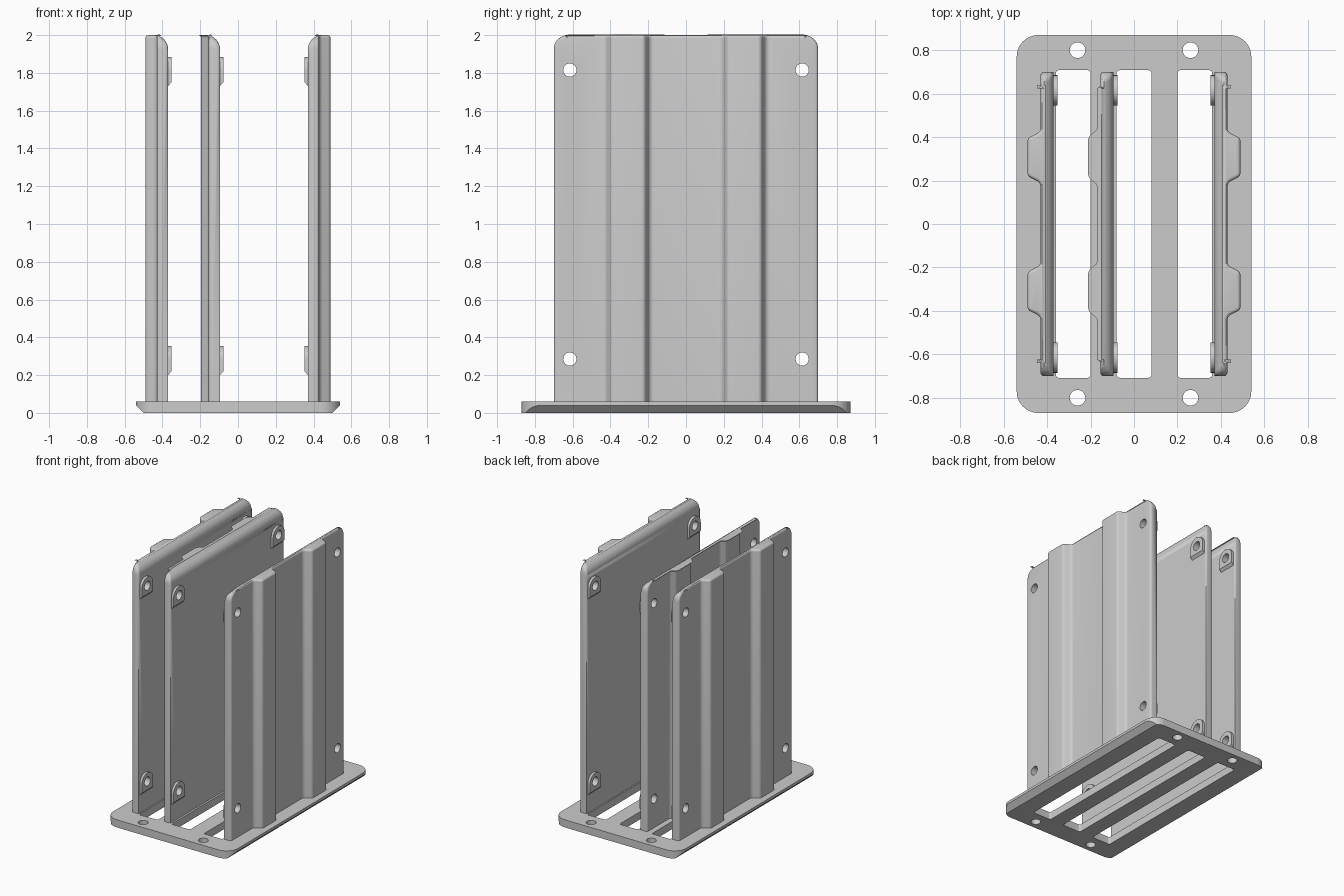
import bpy, bmesh, math
from mathutils import Vector, Matrix

if "Cube" in bpy.data.objects:
    bpy.data.objects.remove(bpy.data.objects["Cube"], do_unlink=True)

grey = bpy.data.materials.new("light grey")
grey.use_nodes = True
COLOUR = (0.6, 0.6, 0.6, 1)
grey.diffuse_color = COLOUR
grey.node_tree.nodes["Principled BSDF"].inputs["Base Color"].default_value = COLOUR


def rounded(corners, steps=6):
    """Outline of (u, v, radius) corners with circular fillets."""
    out, n = [], len(corners)
    pts = [Vector((u, v, 0)) for u, v, r in corners]
    for i, p in enumerate(pts):
        r = corners[i][2]
        if r == 0:
            out.append(p)
            continue
        a = (pts[i - 1] - p).normalized()
        b = (pts[(i + 1) % n] - p).normalized()
        half = a.angle(b) / 2
        centre = p + (a + b).normalized() * r / math.sin(half)
        start, end = [(p + d * r / math.tan(half) - centre).normalized() for d in (a, b)]
        out += [centre + start.slerp(end, k / steps) * r for k in range(steps + 1)]
    return out


def box_outline(x0, x1, y, r):
    return rounded([(x0, -y, r), (x1, -y, r), (x1, y, r), (x0, y, r)], 10)


def prism(bm, points, shift):
    """Extrude a closed outline by a vector and return its end face vertices."""
    face = bm.faces.new([bm.verts.new(p) for p in points])
    ext = bmesh.ops.extrude_face_region(bm, geom=[face], use_keep_orig=True)
    top = [g for g in ext["geom"] if isinstance(g, bmesh.types.BMVert)]
    bmesh.ops.translate(bm, verts=top, vec=shift)
    return top


def cylinder(bm, centre, radius, depth, axis):
    turn = Matrix.Rotation(math.pi / 2, 4, 'Y') if axis == 'X' else Matrix()
    bmesh.ops.create_cone(bm, cap_ends=True, segments=32, radius1=radius, radius2=radius,
                          depth=depth, matrix=Matrix.Translation(centre) @ turn)


def make(name, bm):
    bmesh.ops.recalc_face_normals(bm, faces=bm.faces)
    mesh = bpy.data.meshes.new(name)
    bm.to_mesh(mesh)
    bm.free()
    mesh.materials.append(grey)
    obj = bpy.data.objects.new(name, mesh)
    bpy.context.collection.objects.link(obj)
    return obj


def activate(obj):
    bpy.ops.object.select_all(action='DESELECT')
    obj.select_set(True)
    bpy.context.view_layer.objects.active = obj


def combine(obj, other, operation):
    mod = obj.modifiers.new("combine", 'BOOLEAN')
    mod.operation, mod.object, mod.solver = operation, other, 'EXACT'
    activate(obj)
    bpy.ops.object.modifier_apply(modifier=mod.name)
    bpy.data.objects.remove(other, do_unlink=True)


def smooth(obj):
    activate(obj)
    bpy.ops.object.shade_smooth_by_angle(angle=math.radians(32))


# Base plate with undercut long sides
BASE_H = 0.06
bm = bmesh.new()
prism(bm, box_outline(-0.54, 0.54, 0.87, 0.1), (0, 0, BASE_H))
for side in (-1, 1):
    cut = bmesh.ops.bisect_plane(bm, geom=bm.verts[:] + bm.edges[:] + bm.faces[:],
                                 plane_co=(side * 0.5, 0, 0), plane_no=(side, 0, -1),
                                 clear_outer=True)
    rim = [g for g in cut["geom_cut"] if isinstance(g, bmesh.types.BMEdge)]
    bmesh.ops.holes_fill(bm, edges=rim)
base = make("base_plate", bm)

# Slots and screw holes through the base
bm = bmesh.new()
for x in (-0.28, 0, 0.28):
    outline = [p - Vector((0, 0, 0.1)) for p in box_outline(x - 0.08, x + 0.08, 0.708, 0.015)]
    prism(bm, outline, (0, 0, 0.3))
for x in (-0.26, 0.26):
    for y in (-0.8, 0.8):
        cylinder(bm, (x, y, 0), 0.036, 0.4, 'Z')
combine(base, make("base_cutter", bm), 'DIFFERENCE')
smooth(base)

HOLES = [(y, z) for y in (-0.615, 0.615) for z in (0.285, 1.815)]


def panel(name, inner, side, thick, rib):
    """Upright ribbed panel; side is the direction its ribs point."""
    # Cross-section with two ribs, extruded upward
    t, o = thick, thick + rib
    section = [(-0.7, 0, 0), (-0.7, t, 0)]
    for a, b, c, d in ((-0.425, -0.395, -0.22, -0.19), (0.19, 0.22, 0.395, 0.425)):
        section += [(a, t, 0.03), (b, o, 0.025), (c, o, 0.025), (d, t, 0.03)]
    section += [(0.7, t, 0), (0.7, 0, 0)]
    bm = bmesh.new()
    foot, top = 0.03, 2.0
    prism(bm, [(inner + side * p.y, p.x, foot) for p in rounded(section)], (0, 0, top - foot))
    bmesh.ops.recalc_face_normals(bm, faces=bm.faces)

    # Round the two upper corners, then soften the outer rim
    corners = [e for e in bm.edges
               if all(v.co.z > top - 0.001 and abs(v.co.y) > 0.699 for v in e.verts)]
    bmesh.ops.bevel(bm, geom=corners, offset=0.075, segments=8, profile=0.5, affect='EDGES')
    rim = [e for e in bm.edges if e.calc_face_angle(0) > 0.9
           and not all(abs(v.co.x - inner) < 0.001 for v in e.verts)
           and not all(v.co.z < foot + 0.001 for v in e.verts)]
    bmesh.ops.bevel(bm, geom=rim, offset=0.016, segments=4, profile=0.5, affect='EDGES')
    obj = make(name, bm)

    # Arched bosses on the inner face, with a ramp below
    bm = bmesh.new()
    for y, z in HOLES:
        arch = [(inner + side * 0.01, y + 0.07 * math.cos(k * math.pi / 16),
                 z + 0.07 * math.sin(k * math.pi / 16)) for k in range(17)]
        arch += [(inner + side * 0.01, y + dy, z - 0.095) for dy in (-0.07, 0.07)]
        for v in prism(bm, arch, (-side * 0.028, 0, 0)):
            if v.co.z < z - 0.08:
                v.co.z += 0.03
    combine(obj, make("boss_pads", bm), 'UNION')

    # Screw holes
    bm = bmesh.new()
    for y, z in HOLES:
        cylinder(bm, (inner, y, z), 0.035, 0.3, 'X')
    combine(obj, make("hole_cutter", bm), 'DIFFERENCE')
    smooth(obj)


panel("right_panel", -0.37, -1, 0.06, 0.06)
panel("middle_panel", -0.095, -1, 0.06, 0.04)
panel("left_panel", 0.37, 1, 0.06, 0.06)
